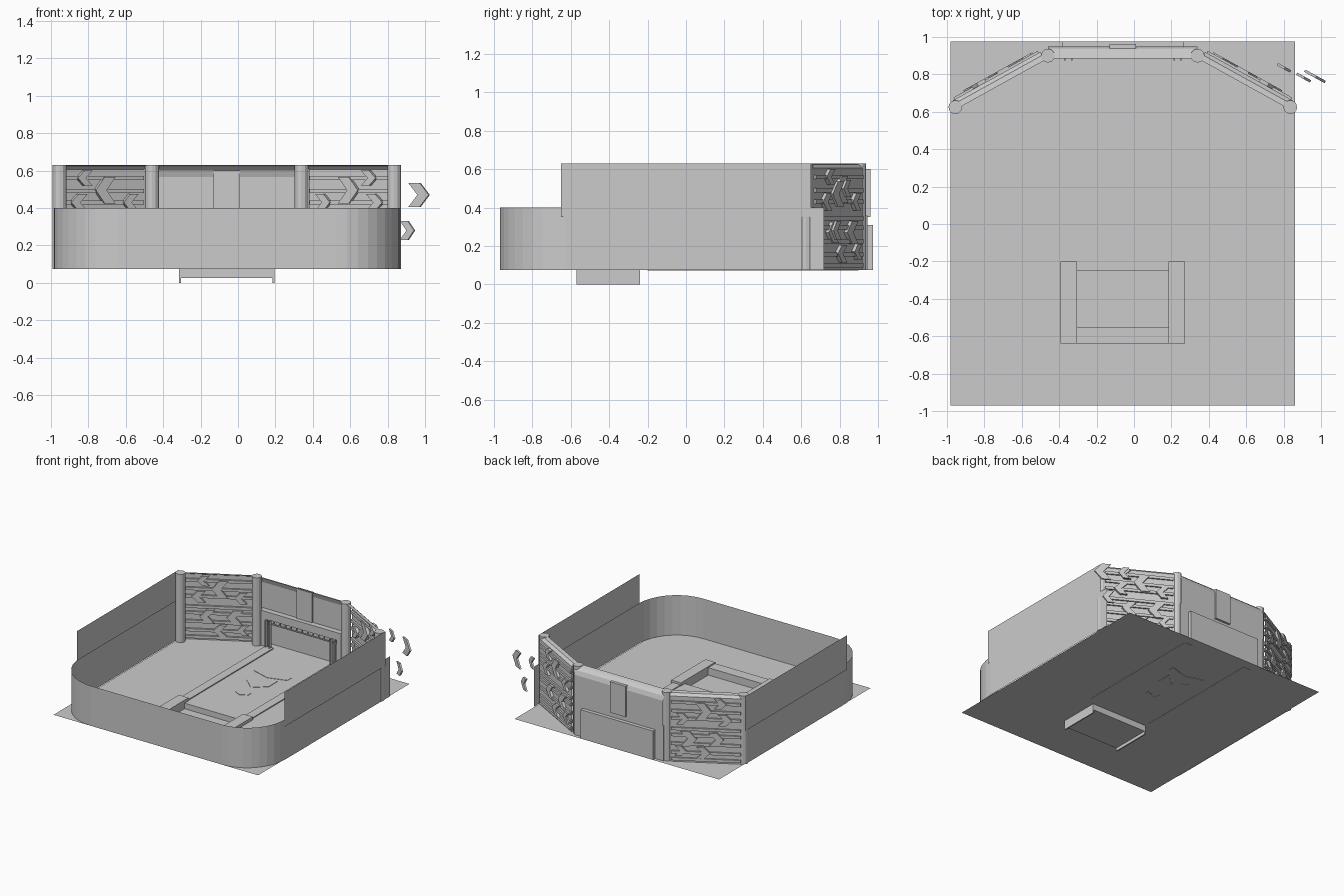
import bpy, bmesh, math
from mathutils import Matrix, Vector

if "Cube" in bpy.data.objects:
    bpy.data.objects.remove(bpy.data.objects["Cube"])

grey = bpy.data.materials.new("plain_grey")
grey.use_nodes = True
grey.diffuse_color = (0.6, 0.6, 0.6, 1)
grey.node_tree.nodes["Principled BSDF"].inputs["Base Color"].default_value = (0.6, 0.6, 0.6, 1)

CX = -0.06      # centre line of the arena
FLOOR = 0.075
TOP = 0.63
CENTRE = Matrix.Translation((CX, 0, 0))


def finish(name, bm, solid=True):
    if solid:
        bmesh.ops.recalc_face_normals(bm, faces=bm.faces)
    mesh = bpy.data.meshes.new(name)
    bm.to_mesh(mesh)
    bm.free()
    mesh.materials.append(grey)
    obj = bpy.data.objects.new(name, mesh)
    bpy.context.collection.objects.link(obj)
    return obj


def box(name, x, y, z, frame=CENTRE):
    bm = bmesh.new()
    bmesh.ops.create_cube(bm, size=1)
    for v in bm.verts:
        v.co = frame @ Vector([(a + b) / 2 + c * (b - a) for (a, b), c in zip((x, y, z), v.co)])
    return finish(name, bm)


def prism(name, outline, axis, lo, hi, frame=CENTRE):
    """Closed outline pushed along one axis (1 = y, 2 = z)."""
    bm = bmesh.new()
    def point(a, b, depth):
        return frame @ Vector((a, depth, b) if axis == 1 else (a, b, depth))
    ends = [[bm.verts.new(point(a, b, d)) for a, b in outline] for d in (lo, hi)]
    n = len(outline)
    bm.faces.new(ends[0])
    bm.faces.new(ends[1])
    for i in range(n):
        j = (i + 1) % n
        bm.faces.new((ends[0][i], ends[0][j], ends[1][j], ends[1][i]))
    return finish(name, bm)


def sheet(name, starts, ends, frame=CENTRE):
    """Thin open surface between two matching rows of points."""
    bm = bmesh.new()
    rows = [[bm.verts.new(frame @ Vector(p)) for p in row] for row in (starts, ends)]
    for i in range(len(starts) - 1):
        bm.faces.new((rows[0][i], rows[0][i + 1], rows[1][i + 1], rows[1][i]))
    return finish(name, bm, False)


def chevron(u, z, w, h):
    """Arrow outline pointing to +u, with a notched tail."""
    return [(u, z), (u - w * 0.45, z + h / 2), (u - w, z + h / 2),
            (u - w * 0.55, z), (u - w, z - h / 2), (u - w * 0.45, z - h / 2)]


# Floor plate around the pit opening
PX, PY = 0.245, (-0.55, -0.24)
bm = bmesh.new()
xs, ys = (-0.92, -PX, PX, 0.92), (-0.97, PY[0], PY[1], 0.975)
grid = [[bm.verts.new((CX + x, y, FLOOR)) for y in ys] for x in xs]
for i in range(3):
    for j in range(3):
        if (i, j) != (1, 1):
            bm.faces.new((grid[i][j], grid[i + 1][j], grid[i + 1][j + 1], grid[i][j + 1]))
finish("floor", bm, False)

# Pit tray below the floor
box("pit_bottom", (-PX, PX), PY, (0.025, 0.03))
for s in (-1, 1):
    box("pit_side", sorted((s * PX, s * (PX + 0.01))), (-0.57, -0.24), (0, FLOOR))
box("pit_front", (-PX, PX), (-0.57, PY[0]), (0.025, FLOOR))
box("pit_back", (-PX, PX), (PY[1] - 0.01, PY[1]), (0.025, FLOOR))

# Raised kerbs around the pit and the runway rails
for s in (-1, 1):
    box("pit_kerb", sorted((s * 0.245, s * 0.333)), (-0.64, -0.2), (FLOOR, 0.1))
    box("runway_rail", sorted((s * 0.25, s * 0.32)), (-0.2, 0.9), (FLOOR - 0.002, 0.083))
box("pit_front_kerb", (-PX, PX), (-0.64, -0.55), (FLOOR, 0.09))

# Floor arrows
for y, w, h in ((0.25, 0.2, 0.2), (0.46, 0.1, 0.3), (0.1, 0.07, 0.12)):
    arrow = [(b, y - a) for a, b in chevron(0, 0, w, h)]
    prism("floor_arrow", arrow, 2, FLOOR - 0.003, FLOOR + 0.003)

# Low wall with rounded front corners
R, HALF, FRONT = 0.34, 0.925, -0.97
path = [(-HALF, 0.63)]
for corner, start in ((-1, 180), (1, 270)):
    for k in range(10):
        a = math.radians(start + 10 * k)
        path.append((corner * (HALF - R) + R * math.cos(a), FRONT + R + R * math.sin(a)))
path.append((HALF, 0.72))
sheet("low_wall", [(x, y, FLOOR) for x, y in path], [(x, y, 0.4) for x, y in path])

# Upper side panels
for s in (-1, 1):
    sheet("upper_side_panel", [(s * 0.932, -0.65, 0.35), (s * 0.932, 0.65, 0.35)],
          [(s * 0.932, -0.65, TOP), (s * 0.932, 0.65, TOP)])

# Back wall with a canopy curling inward
canopy = [(0.885, TOP), (0.915, 0.622), (0.938, 0.6), (0.95, 0.565), (0.95, 0.35)]
sheet("back_canopy", [(-0.4, y, z) for y, z in canopy], [(0.4, y, z) for y, z in canopy])
box("back_centre_strip", (-0.07, 0.07), (0.935, 0.962), (0.35, 0.6))
box("back_lintel", (-0.4, 0.4), (0.9, 0.945), (0.31, 0.36))
for s in (-1, 1):
    box("back_jamb", sorted((s * 0.32, s * 0.4)), (0.9, 0.945), (FLOOR, 0.35))
    box("goal_side", sorted((s * 0.315, s * 0.325)), (0.9, 0.975), (FLOOR, 0.31))
box("goal_back", (-0.32, 0.32), (0.963, 0.975), (FLOOR, 0.31))
box("goal_top", (-0.32, 0.32), (0.9, 0.975), (0.3, 0.31))

# Truss around the goal mouth
for z in (0.262, 0.295):
    box("truss_rail", (-0.31, 0.31), (0.905, 0.917), (z, z + 0.008))
for k in range(13):
    x = -0.3 + k * 0.05
    box("truss_tie", (x - 0.004, x + 0.004), (0.905, 0.915), (0.265, 0.3))
for s in (-1, 1):
    for x in (0.27, 0.305):
        box("truss_post", sorted((s * x, s * (x + 0.008))), (0.875, 0.9), (FLOOR, 0.3))

# Angled back walls: local u runs outward, n points out of the arena
slats = [0.1, 0.155, 0.225, 0.295, 0.345, 0.43, 0.49, 0.56]
wall_arrows = [(0.31, 0.495, 0.12, 0.14), (0.14, 0.43, 0.09, 0.09), (0.46, 0.43, 0.1, 0.09),
               (0.42, 0.56, 0.09, 0.08), (0.2, 0.27, 0.12, 0.12), (0.4, 0.27, 0.11, 0.11),
               (0.3, 0.16, 0.1, 0.09), (0.12, 0.17, 0.08, 0.08)]
LENGTH = 0.535
for s in (-1, 1):
    frame = Matrix(((s * 0.875, s * 0.484, 0, CX + s * 0.44), (-0.484, 0.875, 0, 0.92),
                    (0, 0, 1, 0), (0, 0, 0, 1)))
    cap = [(-0.05, TOP), (-0.02, 0.625), (0, 0.605), (0, FLOOR)]
    sheet("angled_wall", [(0, n, z) for n, z in cap], [(LENGTH, n, z) for n, z in cap], frame)
    for z in slats:
        box("wall_slat", (0.01, LENGTH - 0.01), (-0.015, 0.012), (z - 0.011, z + 0.011), frame)
    for u, z, w, h in wall_arrows:
        prism("wall_arrow", chevron(u, z, w, h), 1, -0.024, 0.02, frame)
    # Posts at both ends of each angled wall
    for x, y in ((0.4, 0.9), (0.895, 0.625)):
        ring = [(s * x + 0.037 * math.cos(k * math.pi / 6), y + 0.037 * math.sin(k * math.pi / 6))
                for k in range(12)]
        prism("wall_post", ring, 2, FLOOR, TOP)
    # Loose arrows floating beside the left wall
    if s == 1:
        for u, n, z, w, h in ((0.64, 0.17, 0.47, 0.125, 0.13), (0.57, 0.135, 0.28, 0.085, 0.1),
                              (0.45, 0.13, 0.5, 0.08, 0.09)):
            prism("floating_arrow", chevron(u, z, w, h), 1, n - 0.007, n + 0.007, frame)
